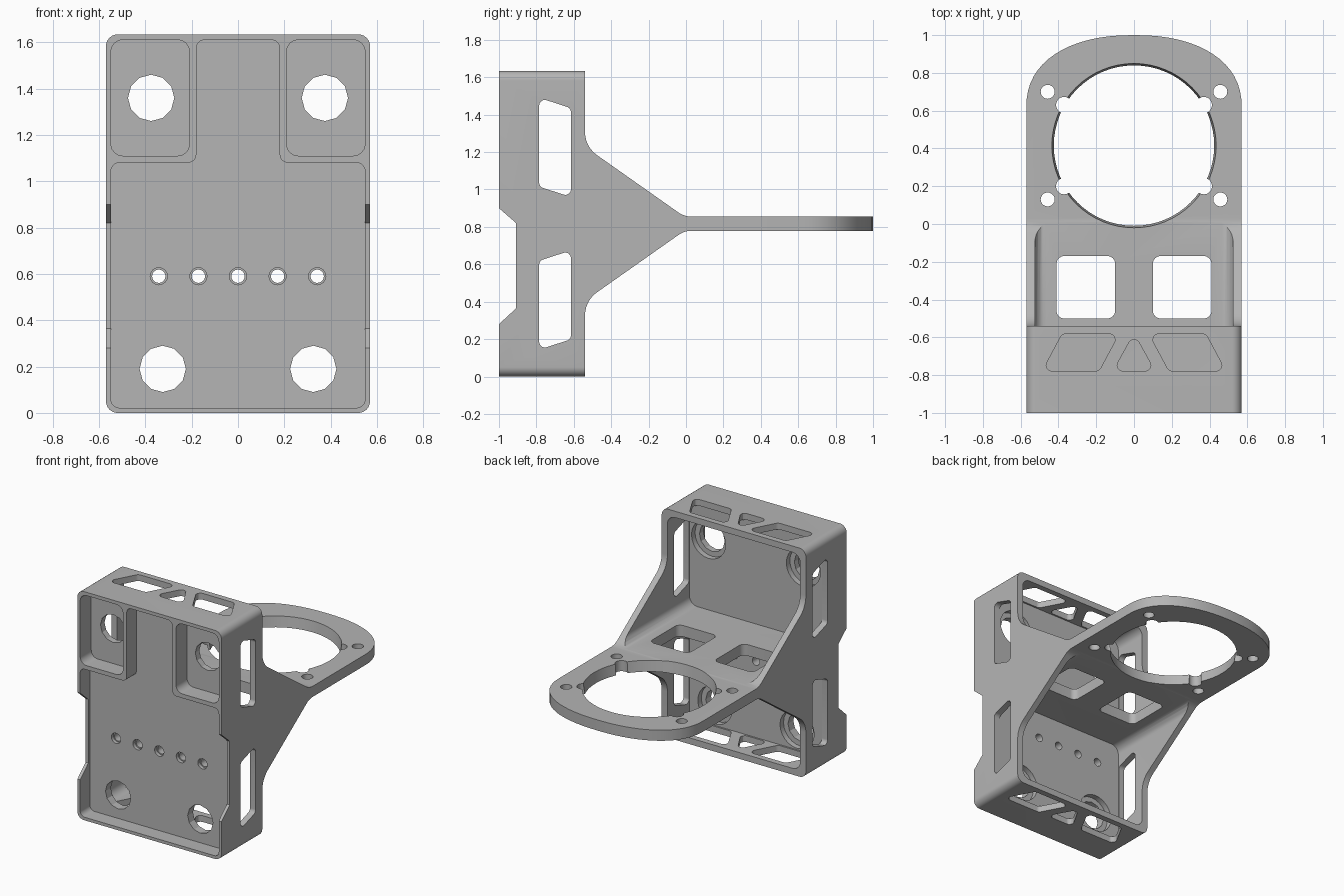
import bpy, bmesh, math
from mathutils import Vector, Matrix

if "Cube" in bpy.data.objects:
    bpy.data.objects.remove(bpy.data.objects["Cube"], do_unlink=True)

W, H = 0.57, 1.634            # half width, height of the box
PLATE_Z = (0.78, 0.855)
PANEL_FRONT, PANEL_BACK = -0.89, -0.79

grey = bpy.data.materials.new("plain_grey")
grey.use_nodes = True
grey.diffuse_color = (0.46, 0.46, 0.46, 1)
grey.node_tree.nodes["Principled BSDF"].inputs["Base Color"].default_value = (0.46, 0.46, 0.46, 1)


def rounded(points, radius=0.0, steps=6):
    """Round polygon corners; a point may carry its own radius as third value."""
    out, n = [], len(points)
    for i, p in enumerate(points):
        r = p[2] if len(p) > 2 else radius
        v = Vector(p[:2])
        if r == 0:
            out.append(v)
            continue
        a = (Vector(points[i - 1][:2]) - v).normalized()
        b = (Vector(points[(i + 1) % n][:2]) - v).normalized()
        half = a.angle(b) / 2
        t = r / math.tan(half)
        c = v + (a + b).normalized() * r / math.sin(half)
        s, e = v + a * t - c, v + b * t - c
        for k in range(steps + 1):
            out.append(c + s.lerp(e, k / steps).normalized() * r)
    return out


def rect(x0, x1, y0, y1):
    return [(x0, y0), (x1, y0), (x1, y1), (x0, y1)]


def flip_x(points):
    return [(-p[0], *p[1:]) for p in points]


def flip_z(points):
    return [(p[0], H - p[1], *p[2:]) for p in points]


def finish(name, bm):
    bmesh.ops.recalc_face_normals(bm, faces=bm.faces)
    mesh = bpy.data.meshes.new(name)
    bm.to_mesh(mesh)
    bm.free()
    mesh.materials.append(grey)
    obj = bpy.data.objects.new(name, mesh)
    bpy.context.collection.objects.link(obj)
    return obj


def prism(name, points, axis, lo, hi):
    """Extrude a 2D outline along an axis."""
    place = {"x": lambda u, v, d: (d, u, v),
             "y": lambda u, v, d: (u, d, v),
             "z": lambda u, v, d: (u, v, d)}[axis]
    bm = bmesh.new()
    ends = [[bm.verts.new(place(p[0], p[1], d)) for p in points] for d in (lo, hi)]
    n = len(points)
    bm.faces.new(ends[0])
    bm.faces.new(ends[1])
    for i in range(n):
        j = (i + 1) % n
        bm.faces.new((ends[0][i], ends[0][j], ends[1][j], ends[1][i]))
    return finish(name, bm)


def circle(x, y, r, sides):
    return [(x + r * math.cos(math.tau * i / sides), y + r * math.sin(math.tau * i / sides))
            for i in range(sides)]


cutters = []


def cut(points, axis, lo, hi, operation="DIFFERENCE"):
    cutters.append((prism("cutter", points, axis, lo, hi), operation))


# Side silhouette: box, sloped gussets and plate, notched at the front
upper = [(1.0, PLATE_Z[1]), (-0.009, PLATE_Z[1], 0.12), (-0.54, 1.229, 0.15), (-0.54, H), (-1, H)]
notch = [(-1, 0.9), (-0.908, 0.82), (-0.908, 0.365), (-1, 0.28)]
bracket = prism("mounting_bracket", rounded(upper + notch + flip_z(upper)[::-1]), "x", -W, W)

# Plan outline with rounded plate end, and rounded box corners
end = []
for i in range(33):
    a = math.pi * i / 32
    c, s = math.cos(a), math.sin(a)
    end.append((math.copysign(W * abs(c) ** 0.89, c), 0.62 + 0.38 * abs(s) ** 0.89))
cut([(-W, -1.1), (W, -1.1)] + end, "z", -0.2, 1.9, "INTERSECT")
cut(rounded(rect(-W, W, 0, H), 0.05), "y", -1.2, 1.2, "INTERSECT")

# Open cells behind the panel, above and below the plate
cell = rect(-0.525, 0.525, PLATE_Z[1] + 0.002, H - 0.045)
cut(rounded(cell, 0.06), "y", PANEL_BACK, 0.3)
cut(rounded(flip_z(cell), 0.06), "y", PANEL_BACK, 0.3)

# Front recess and two corner pockets
half = [(0.548, 0.022), (0.548, 1.08), (0.18, 1.08), (0.18, 1.61)]
cut(rounded(half + flip_x(half)[::-1], 0.035), "y", -1.1, PANEL_FRONT)
pocket = rect(0.21, 0.548, 1.11, 1.61)
for outline in (pocket, flip_x(pocket)):
    cut(rounded(outline, 0.05), "y", -1.1, PANEL_FRONT + 0.015)

# Large mounting holes, counterbored from behind
for x, z in ((0.375, 1.36), (0.325, 0.19)):
    for side in (-1, 1):
        cut(circle(side * x, z, 0.1, 12), "y", -0.96, -0.7)
        cut(circle(side * x, z, 0.135, 24), "y", -0.83, -0.7)

# Row of small holes with a shallow step
for i in range(-2, 3):
    cut(circle(i * 0.171, 0.59, 0.029, 16), "y", -0.96, -0.7)
    cut(circle(i * 0.171, 0.59, 0.037, 16), "y", -0.96, -0.865)

# Side windows
window = [(-0.785, 1.49), (-0.615, 1.435), (-0.615, 0.96), (-0.785, 1.015)]
for outline in (window, flip_z(window)):
    cut(rounded(outline, 0.03), "x", -0.7, 0.7)

# Windows in the top and bottom walls
trapezoid = [(0.08, -0.582), (0.38, -0.582), (0.485, -0.778), (0.185, -0.778)]
triangle = [(-0.11, -0.778), (0.11, -0.778), (0, -0.58)]
for lo, hi in ((-0.2, 0.1), (H - 0.1, H + 0.2)):
    for outline in (trapezoid, flip_x(trapezoid), triangle):
        cut(rounded(outline, 0.03), "z", lo, hi)

# Plate: square openings, ring opening with corner lugs, screw holes
opening = rect(0.1, 0.41, -0.5, -0.17)
for outline in (opening, flip_x(opening)):
    cut(rounded(outline, 0.04), "z", 0.7, 0.95)
bm = bmesh.new()
bmesh.ops.create_cone(bm, cap_ends=True, segments=64, radius1=0.414, radius2=0.445, depth=0.23,
                      matrix=Matrix.Translation((0, 0.415, 0.815)))
cutters.append((finish("ring_cutter", bm), "DIFFERENCE"))
for side in (-1, 1):
    for y in (0.2, 0.63):
        cut(circle(side * 0.37, y, 0.043, 20), "z", 0.7, 0.95)
    for y in (0.13, 0.7):
        cut(circle(side * 0.457, y, 0.037, 20), "z", 0.7, 0.95)

# Apply all cuts and remove the cutters
for cutter, operation in cutters:
    mod = bracket.modifiers.new("cut", "BOOLEAN")
    mod.operation, mod.solver, mod.object = operation, "EXACT", cutter
bpy.context.view_layer.update()
result = bpy.data.meshes.new_from_object(bracket.evaluated_get(bpy.context.evaluated_depsgraph_get()))
bracket.modifiers.clear()
bracket.data = result
result.materials.clear()
result.materials.append(grey)
for poly in result.polygons:
    poly.material_index = 0
for cutter, _ in cutters:
    bpy.data.objects.remove(cutter, do_unlink=True)

# Smooth the rounded corners, keep edges sharp
bpy.ops.object.select_all(action="DESELECT")
bracket.select_set(True)
bpy.context.view_layer.objects.active = bracket
bpy.ops.object.shade_smooth_by_angle(angle=math.radians(25))
